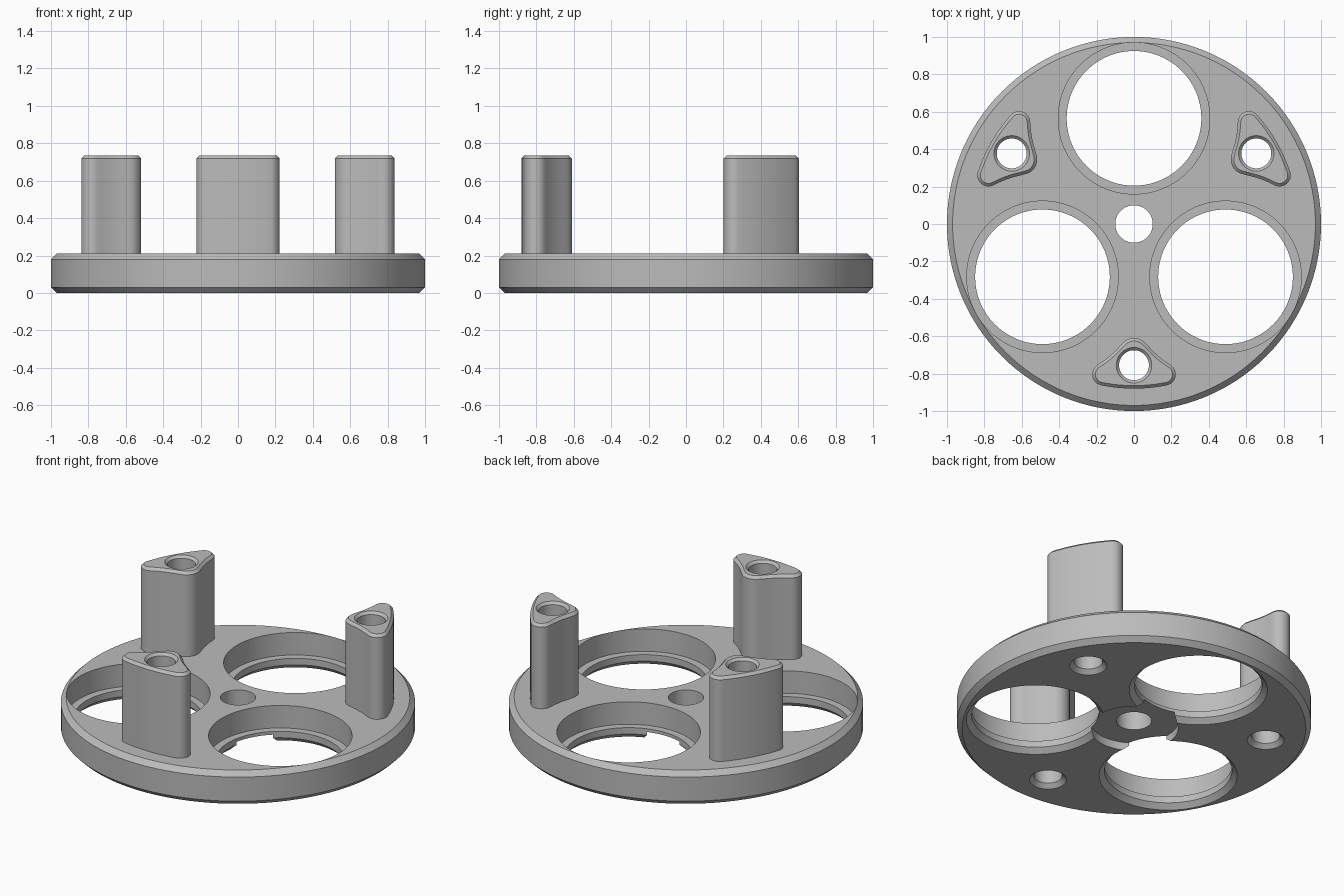
import bpy, bmesh, math
from mathutils import Vector, Matrix

if "Cube" in bpy.data.objects:
    bpy.data.objects.remove(bpy.data.objects["Cube"], do_unlink=True)

PLATE_TOP, POST_TOP = 0.21, 0.735
BORE_DIST, BOLT_DIST = 0.565, 0.755

grey = bpy.data.materials.new("machined_grey")
grey.use_nodes = True
colour = (0.5, 0.5, 0.5, 1)
grey.diffuse_color = colour
grey.node_tree.nodes["Principled BSDF"].inputs["Base Color"].default_value = colour


def make_object(name, bm):
    bmesh.ops.recalc_face_normals(bm, faces=bm.faces)
    mesh = bpy.data.meshes.new(name)
    bm.to_mesh(mesh)
    bm.free()
    mesh.materials.append(grey)
    obj = bpy.data.objects.new(name, mesh)
    bpy.context.collection.objects.link(obj)
    return obj


def turned(name, profile, centre=(0, 0), sides=96):
    """Solid of revolution from (radius, height) pairs, bottom to top."""
    bm = bmesh.new()
    rings = []
    for r, z in profile:
        rings.append([bm.verts.new((centre[0] + r * math.cos(math.tau * i / sides),
                                    centre[1] + r * math.sin(math.tau * i / sides), z))
                      for i in range(sides)])
    for low, high in zip(rings, rings[1:]):
        for i in range(sides):
            j = (i + 1) % sides
            bm.faces.new((low[i], low[j], high[j], high[i]))
    bm.faces.new(rings[0][::-1])
    bm.faces.new(rings[-1])
    return make_object(name, bm)


def cut(obj, cutter):
    cutter.hide_render = True
    mod = obj.modifiers.new("cut", "BOOLEAN")
    mod.operation, mod.solver, mod.object = "DIFFERENCE", "EXACT", cutter
    bpy.context.view_layer.objects.active = obj
    bpy.ops.object.modifier_apply(modifier=mod.name)
    bpy.data.objects.remove(cutter, do_unlink=True)


def smooth(obj):
    bpy.ops.object.select_all(action="DESELECT")
    obj.select_set(True)
    bpy.context.view_layer.objects.active = obj
    bpy.ops.object.shade_smooth_by_angle(angle=math.radians(28))


def polar(dist, degrees):
    a = math.radians(degrees)
    return Vector((dist * math.cos(a), dist * math.sin(a)))


def arc(centre, radius, start, end, steps):
    """Points on a circle, from the direction start to the direction end."""
    a = math.atan2(start.y, start.x)
    turn = math.atan2(start.x * end.y - start.y * end.x, start.dot(end))
    return [centre + Vector((math.cos(a + turn * i / steps),
                             math.sin(a + turn * i / steps))) * radius
            for i in range(steps + 1)]


def post_outline():
    """Rounded triangle whose flanks follow the neighbouring bores."""
    bore, origin = polar(BORE_DIST, -30), Vector((0, 0))
    tip, corner = Vector((0, -0.69)), Vector((0.163, -0.804))
    half = arc(tip, 0.08, Vector((0, 1)), bore - tip, 8)
    half += arc(bore, 0.555, tip - bore, corner - bore, 10)[1:-1]
    half += arc(corner, 0.06, bore - corner, corner, 12)
    half += arc(origin, 0.88, corner, Vector((0, -1)), 6)[1:]
    return half + [Vector((-p.x, p.y)) for p in half[-2:0:-1]]


# Chamfered round plate
plate = turned("carrier_plate", [(0.97, 0), (1, 0.03), (1, PLATE_TOP - 0.03),
                                 (0.97, PLATE_TOP)], sides=128)

# Centre hole with a shallow recess underneath
cut(plate, turned("centre_cutter", [(0.25, -0.1), (0.25, 0.05), (0.1, 0.05), (0.1, 0.4)]))

# Three stepped bores with a chamfered lower lip
for angle in (90, 210, 330):
    cut(plate, turned("bore_cutter",
                      [(0.39, -0.1), (0.39, 0), (0.36, 0.03), (0.36, 0.07),
                       (0.405, 0.07), (0.405, 0.4)], polar(BORE_DIST, angle)))

# Countersunk bolt holes
for angle in (270, 30, 150):
    cut(plate, turned("bolt_cutter", [(0.105, -0.1), (0.105, 0), (0.08, 0.025), (0.08, 0.4)],
                      polar(BOLT_DIST, angle), 48))
smooth(plate)

# Three standing posts, each drilled through
for name, turn in (("front_post", 0), ("left_post", 120), ("right_post", 240)):
    bm = bmesh.new()
    base = bm.faces.new([bm.verts.new((p.x, p.y, PLATE_TOP)) for p in post_outline()])
    top = bmesh.ops.extrude_face_region(bm, geom=[base], use_keep_orig=True)["geom"]
    for v in (g for g in top if isinstance(g, bmesh.types.BMVert)):
        v.co.z = POST_TOP
    rim = [e for e in bm.edges if all(v.co.z > POST_TOP - 0.01 for v in e.verts)]
    bmesh.ops.recalc_face_normals(bm, faces=bm.faces)
    bmesh.ops.bevel(bm, geom=rim, offset=0.016, segments=1, affect="EDGES")
    bmesh.ops.transform(bm, verts=bm.verts, matrix=Matrix.Rotation(math.radians(turn), 4, "Z"))
    post = make_object(name, bm)
    cut(post, turned("drill_cutter", [(0.08, 0.1), (0.08, POST_TOP - 0.015),
                                      (0.095, POST_TOP), (0.095, 0.9)],
                     polar(BOLT_DIST, 270 + turn), 48))
    smooth(post)
